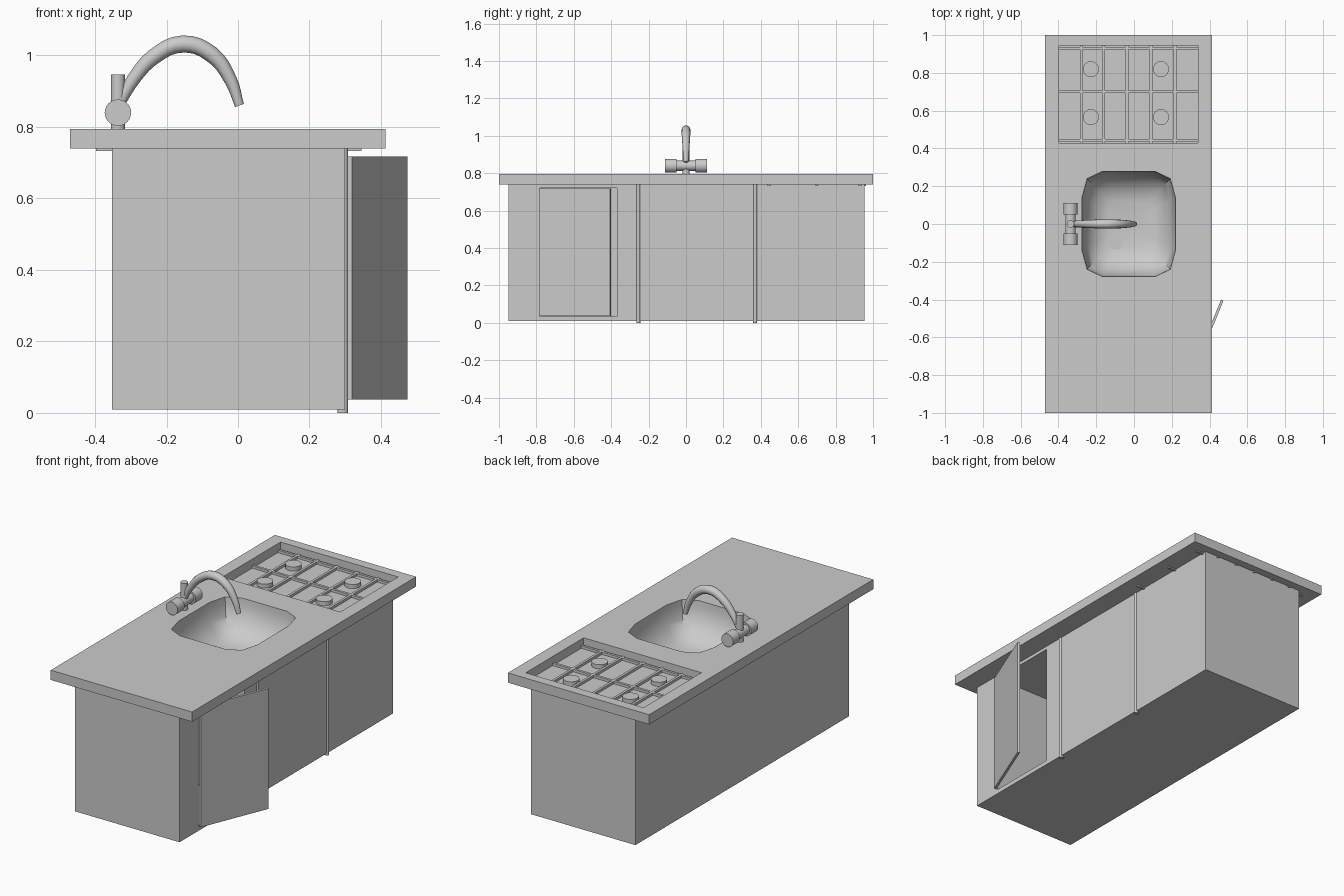
import bpy
import bmesh
from math import sin, cos, pi, radians, atan2
from mathutils import Matrix, Vector

cube = bpy.data.objects.get("Cube")
if cube:
    bpy.data.objects.remove(cube, do_unlink=True)

GREY = 0.6
grey = bpy.data.materials.new("light grey")
grey.use_nodes = True
grey.diffuse_color = (GREY, GREY, GREY, 1)
grey.node_tree.nodes["Principled BSDF"].inputs["Base Color"].default_value = (GREY, GREY, GREY, 1)


def add_object(name, data):
    ob = bpy.data.objects.new(name, data)
    bpy.context.collection.objects.link(ob)
    data.materials.append(grey)
    return ob


def finish(name, bm, smooth=False):
    mesh = bpy.data.meshes.new(name)
    bm.to_mesh(mesh)
    bm.free()
    ob = add_object(name, mesh)
    if smooth:
        select(ob)
        bpy.ops.object.shade_smooth_by_angle(angle=radians(40))
    return ob


def select(ob):
    bpy.ops.object.select_all(action="DESELECT")
    ob.select_set(True)
    bpy.context.view_layer.objects.active = ob


def box(name, x, y, z):
    """Box from (min, max) pairs."""
    bm = bmesh.new()
    size = Matrix.Diagonal((x[1] - x[0], y[1] - y[0], z[1] - z[0], 1))
    centre = Matrix.Translation((sum(x) / 2, sum(y) / 2, sum(z) / 2))
    bmesh.ops.create_cube(bm, size=1, matrix=centre @ size)
    return finish(name, bm)


def cylinder(name, start, end, radius, sides=24):
    a, b = Vector(start), Vector(end)
    turn = (b - a).to_track_quat("Z", "Y").to_matrix().to_4x4()
    bm = bmesh.new()
    bmesh.ops.create_cone(bm, cap_ends=True, segments=sides, radius1=radius, radius2=radius,
                          depth=(b - a).length, matrix=Matrix.Translation((a + b) / 2) @ turn)
    return finish(name, bm, True)


def cut(target, cutter):
    cutter.hide_render = True
    mod = target.modifiers.new("cut", "BOOLEAN")
    mod.operation = "DIFFERENCE"
    mod.solver = "EXACT"
    mod.object = cutter
    select(target)
    bpy.ops.object.modifier_apply(modifier=mod.name)


def remove(ob):
    bpy.data.objects.remove(ob, do_unlink=True)


TOP = 0.795
UNDER = 0.74

# Main bodies
worktop = box("worktop", (-0.47, 0.413), (-1, 1), (UNDER, TOP))
cabinet = box("cabinet", (-0.353, 0.3), (-0.95, 0.955), (0.01, UNDER))

# Hob recess and open cupboard
cutter = box("hob_cutter", (-0.397, 0.339), (0.429, 0.946), (0.744, 0.9))
cut(worktop, cutter)
remove(cutter)
cutter = box("cupboard_cutter", (-0.33, 0.4), (-0.78, -0.37), (0.035, 0.722))
cut(cabinet, cutter)
remove(cutter)

# Sink outline: a rounded rectangle with two-step corners
corner = [(0.247, 0.14), (0.22, 0.24), (0.14, 0.278)]
outline = []
for sx, sy in ((1, 1), (-1, 1), (-1, -1), (1, -1)):
    points = corner if sx * sy > 0 else corner[::-1]
    outline += [(sx * px, sy * py) for px, py in points]
SINK_X = -0.028


def ring(bm, scale, z):
    return [bm.verts.new((SINK_X + px * scale, py * scale, z)) for px, py in outline]


def bridge(bm, upper, lower):
    for i in range(len(upper)):
        j = (i + 1) % len(upper)
        bm.faces.new((upper[j], upper[i], lower[i], lower[j]))


bm = bmesh.new()
high, low = ring(bm, 1.001, 0.9), ring(bm, 1.001, 0.5)
bridge(bm, high, low)
bm.faces.new(high)
bm.faces.new(low[::-1])
bmesh.ops.recalc_face_normals(bm, faces=bm.faces)
cutter = finish("sink_cutter", bm)
cut(worktop, cutter)
cut(cabinet, cutter)
remove(cutter)

# Sink bowl, narrowing to a flat floor
DEPTH = 0.21
bm = bmesh.new()
steps = 8
rings = []
for k in range(steps + 1):
    angle = radians(75) * k / steps
    rings.append(ring(bm, cos(angle) ** 0.6, TOP - DEPTH * sin(angle)))
for upper, lower in zip(rings, rings[1:]):
    bridge(bm, upper, lower)
floor = bm.faces.new(rings[-1])
bm.normal_update()
for face in bm.faces:
    inward = Vector((SINK_X, 0, TOP)) - face.calc_center_median()
    if face.normal.dot(inward) < 0:
        face.normal_flip()
finish("sink_bowl", bm, True)

# Drain with slotted cover
floor_z = TOP - DEPTH * sin(radians(75))
cylinder("drain", (-0.1, -0.1, floor_z - 0.01), (-0.1, -0.1, floor_z + 0.003), 0.04)
for i in range(-3, 4):
    half = (0.037 ** 2 - (i * 0.01) ** 2) ** 0.5
    box("drain_slat", (-0.1 - half, -0.1 + half),
        (-0.1025 + i * 0.01, -0.0975 + i * 0.01), (floor_z, floor_z + 0.007))

# Hob grate and burners
BAR = (0.733, 0.758)
for x in (-0.28, -0.16, -0.037, 0.09, 0.217):
    box("grate_cross_bar", (x - 0.007, x + 0.007), (0.43, 0.962), BAR)
for y in (0.444, 0.70, 0.93):
    box("grate_long_bar", (-0.397, 0.345), (y - 0.007, y + 0.007), BAR)
for x in (-0.228, 0.143):
    for y in (0.566, 0.82):
        cylinder("burner", (x, y, UNDER), (x, y, 0.767), 0.042)

# Upright trims on the cupboard side
for y in (-0.255, 0.37):
    trim = cylinder("upright_trim", (0, 0, 0), (0, 0, UNDER), 0.0145, 16)
    trim.scale.y = 0.75
    trim.location = (0.293, y, 0)

# Cupboard door standing ajar
door = box("cupboard_door", (0, 0.41), (-0.014, 0), (0.037, 0.717))
door.location = (0.306, -0.78, 0)
door.rotation_euler.z = atan2(0.38, 0.155)

# Tap body and handles
TAP_X = -0.336
cylinder("tap_column", (TAP_X, 0, TOP), (TAP_X, 0, 0.947), 0.02)
cylinder("tap_valve", (TAP_X, -0.06, 0.84), (TAP_X, 0.06, 0.84), 0.027)
for side in (-1, 1):
    cylinder("tap_handle", (TAP_X, side * 0.05, 0.84), (TAP_X, side * 0.112, 0.84), 0.037)

# Arched spout, tapering to the tip
path = [(-0.333, 0.865, 0.016), (-0.29, 0.937, 0.019), (-0.235, 0.997, 0.022),
        (-0.155, 1.032, 0.024), (-0.075, 1.004, 0.023), (-0.02, 0.93, 0.018),
        (0.004, 0.86, 0.013)]
curve = bpy.data.curves.new("tap_spout", "CURVE")
curve.dimensions = "3D"
curve.bevel_depth = 1
curve.bevel_resolution = 4
curve.resolution_u = 4
curve.use_fill_caps = True
spline = curve.splines.new("BEZIER")
spline.bezier_points.add(len(path) - 1)
for point, (x, z, radius) in zip(spline.bezier_points, path):
    point.co = (x, 0, z)
    point.radius = radius
    point.handle_left_type = point.handle_right_type = "AUTO"
add_object("tap_spout", curve)
